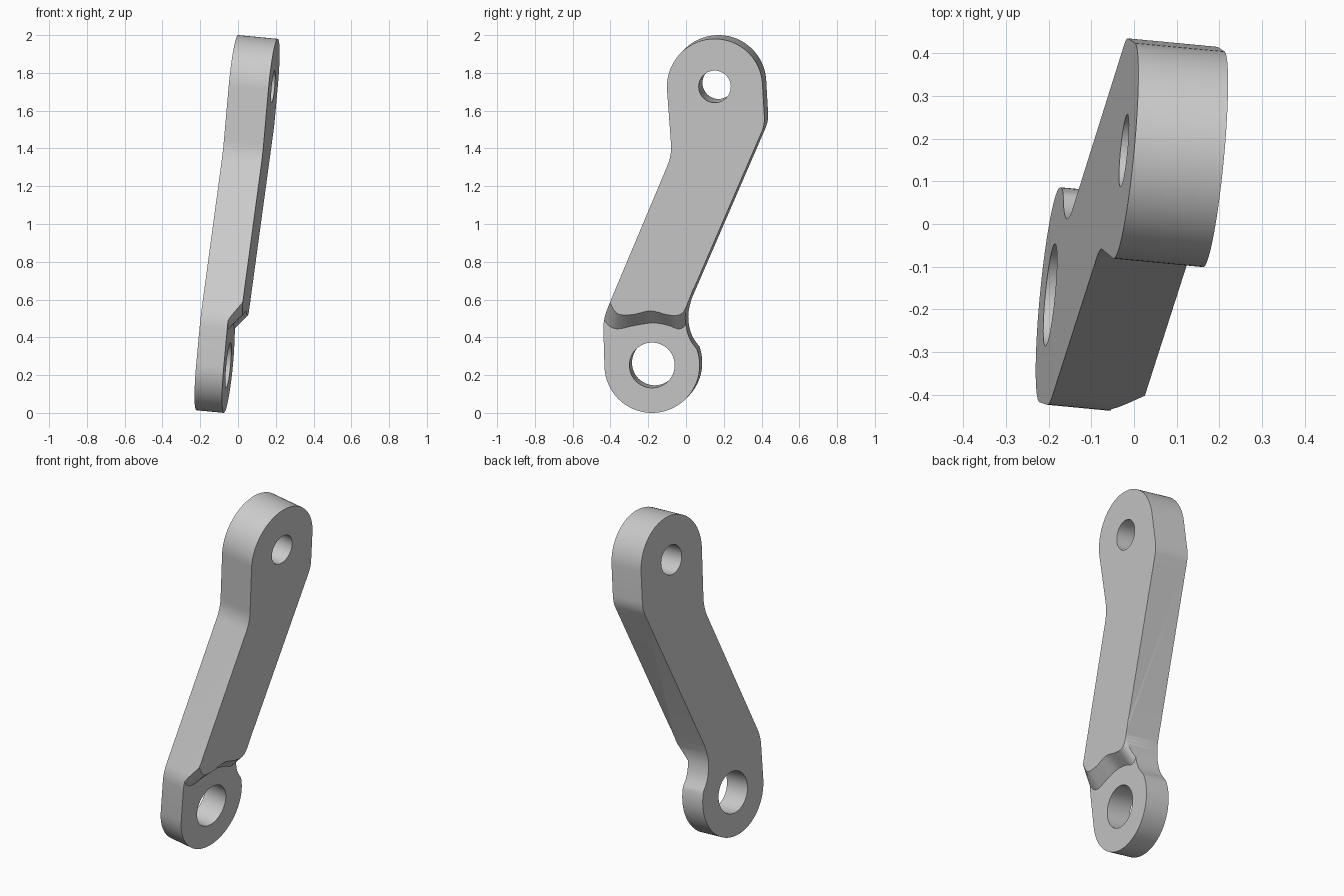
import bpy, math
from mathutils import Vector

cube = bpy.data.objects.get("Cube")
if cube:
    bpy.data.objects.remove(cube)

THICK, THIN = 0.212, 0.147           # plate thickness, thickness at the lower eye
TILT, BASE_X = 0.095, -0.206
NORMAL = Vector((1, -TILT, -TILT)).normalized()


def place(u, v, w):
    """Point at (u, v) on the tilted back plane, raised by w along its normal."""
    return Vector((BASE_X + TILT * (u + v), u, v)) + w * NORMAL


def arc(centre, radius, start, end, steps):
    angles = [math.radians(start + (end - start) * i / steps) for i in range(steps + 1)]
    return [(centre[0] + radius * math.cos(a), centre[1] + radius * math.sin(a)) for a in angles]


def bend(before, corner, after, length, steps=6):
    """Rounded corner as a short quadratic curve."""
    c = Vector(corner)
    a = c + (Vector(before) - c).normalized() * length
    b = c + (Vector(after) - c).normalized() * length
    ts = [i / steps for i in range(steps + 1)]
    return [tuple(a * (1 - t) ** 2 + c * 2 * t * (1 - t) + b * t * t) for t in ts]


def spline(points, steps=5):
    """Smooth curve through the points (Catmull-Rom)."""
    p = [Vector(q) for q in points]
    p = [p[0] * 2 - p[1]] + p + [p[-1] * 2 - p[-2]]
    out = []
    for i in range(1, len(p) - 2):
        a, b, c, d = p[i - 1:i + 3]
        for k in range(steps):
            t = k / steps
            out.append(tuple(0.5 * (2 * b + (c - a) * t + (2 * a - 5 * b + 4 * c - d) * t ** 2
                                    + (3 * b - a - 3 * c + d) * t ** 3)))
    return out + [tuple(p[-2])]


def loft(name, low, high, w_low, w_high):
    """Solid between two matching counter-clockwise outlines."""
    n = len(low)
    verts = [place(u, v, w_low) for u, v in low] + [place(u, v, w_high) for u, v in high]
    faces = [tuple(reversed(range(n))), tuple(range(n, 2 * n))]
    faces += [(i, (i + 1) % n, (i + 1) % n + n, i + n) for i in range(n)]
    mesh = bpy.data.meshes.new(name)
    mesh.from_pydata(verts, [], faces)
    obj = bpy.data.objects.new(name, mesh)
    bpy.context.collection.objects.link(obj)
    return obj


# Link arm outline: top eye, left bends, bottom eye, concave neck, right bend
TOP, BOTTOM = (0.172, 1.747), (-0.166, 0.266)
top_arc = arc(TOP, 0.253, 3.5, 184, 48)
bottom_arc = arc(BOTTOM, 0.252, 182, 380, 52)
left_bend, heel, right_bend = (-0.055, 1.385), (-0.425, 0.505), (0.437, 1.545)
neck = spline([(0.07, 0.352), (0.038, 0.398), (0.02, 0.445), (0.012, 0.5), (0.016, 0.55), (0.03, 0.605)])
outline = (top_arc + bend(top_arc[-1], left_bend, heel, 0.06)
           + bend(left_bend, heel, bottom_arc[0], 0.05)
           + bottom_arc + neck[1:]
           + bend(neck[-1], right_bend, top_arc[0], 0.04))
arm = loft("link_arm", outline, outline, 0, THICK)

# Cutter for the recessed lower eye with a wavy sloping shoulder
foot = spline([(-0.49, 0.60), (-0.42, 0.505), (-0.385, 0.469), (-0.34, 0.459), (-0.26, 0.476), (-0.16, 0.49),
               (-0.08, 0.477), (-0.03, 0.459), (0.005, 0.472), (0.03, 0.53), (0.07, 0.64)])
crest = spline([(-0.43, 0.70), (-0.385, 0.61), (-0.36, 0.562), (-0.33, 0.54), (-0.26, 0.541), (-0.17, 0.56),
                (-0.085, 0.541), (-0.03, 0.536), (0.003, 0.552), (0.027, 0.595), (0.06, 0.68)])
rise = 0.03
k = (THICK + rise - THIN) / (THICK - THIN)
crest = [(a[0] + (b[0] - a[0]) * k, a[1] + (b[1] - a[1]) * k) for a, b in zip(foot, crest)]
box = [(-0.6, -0.2), (0.3, -0.2), (0.3, 0.5)]
cutters = [loft("recess_cutter", box + foot[::-1] + [(-0.6, 0.6)],
                box + crest[::-1] + [(-0.6, 0.6)], THIN, THICK + rise)]

# Cutters for the two pin holes
for name, centre, radius in (("top_hole_cutter", TOP, 0.085), ("bottom_hole_cutter", BOTTOM, 0.12)):
    ring = arc(centre, radius, 0, 360, 48)[:-1]
    cutters.append(loft(name, ring, ring, -0.1, THICK + 0.1))

bpy.ops.object.select_all(action="DESELECT")
bpy.context.view_layer.objects.active = arm
arm.select_set(True)
for cutter in cutters:
    cutter.hide_render = True
    mod = arm.modifiers.new("cut", "BOOLEAN")
    mod.operation, mod.solver, mod.object = "DIFFERENCE", "EXACT", cutter
    bpy.ops.object.modifier_apply(modifier=mod.name)
    bpy.data.objects.remove(cutter)

bpy.ops.object.shade_smooth_by_angle(angle=math.radians(30))

# Plain grey metal
grey = bpy.data.materials.new("plain_grey")
grey.use_nodes = True
colour = (0.6, 0.6, 0.6, 1)
grey.diffuse_color = colour
grey.node_tree.nodes["Principled BSDF"].inputs["Base Color"].default_value = colour
arm.data.materials.clear()
arm.data.materials.append(grey)
